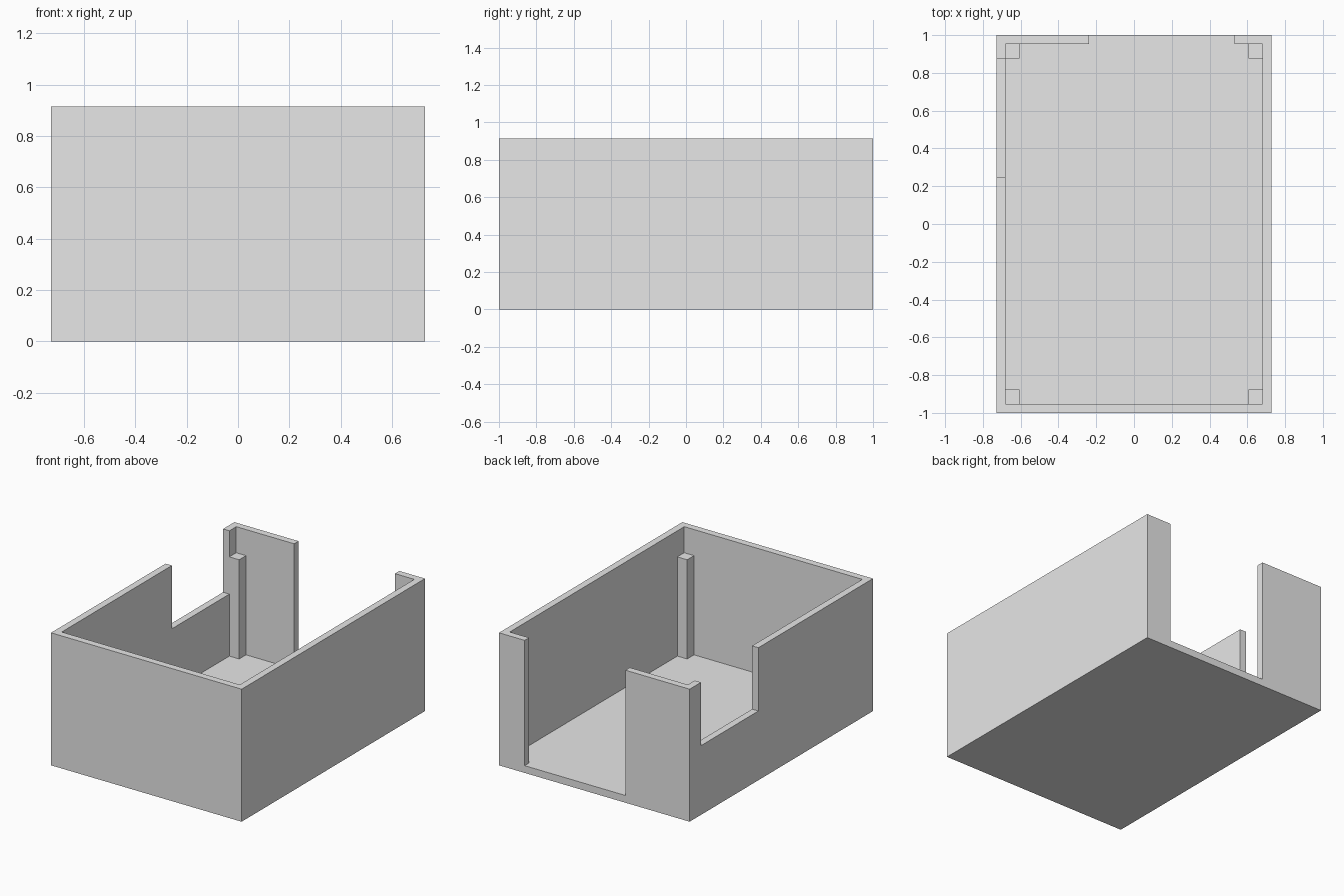
import bpy
from mathutils import Vector

default = bpy.data.objects.get("Cube")
if default:
    bpy.data.objects.remove(default, do_unlink=True)

# Overall dimensions
HALF_X, HALF_Y, HEIGHT = 0.728, 1.0, 0.915
WALL, FLOOR = 0.048, 0.05
POST, POST_TOP = 0.075, 0.735
IN_X, IN_Y = HALF_X - WALL, HALF_Y - WALL

grey = bpy.data.materials.new("plain grey")
grey.use_nodes = True
grey.diffuse_color = (0.8, 0.8, 0.8, 1)
grey.node_tree.nodes["Principled BSDF"].inputs["Base Color"].default_value = (0.8, 0.8, 0.8, 1)


def box(name, low, high):
    """Axis-aligned box between two opposite corners."""
    low, high = Vector(low), Vector(high)
    bpy.ops.mesh.primitive_cube_add(size=1, location=(low + high) / 2)
    obj = bpy.context.object
    obj.name = name
    obj.scale = high - low
    bpy.ops.object.transform_apply(location=True, rotation=True, scale=True)
    obj.data.materials.append(grey)
    return obj


def cut(target, name, low, high):
    """Subtract a box from the target, then discard the cutter."""
    cutter = box(name, low, high)
    cutter.hide_render = True
    mod = target.modifiers.new(name, 'BOOLEAN')
    mod.operation = 'DIFFERENCE'
    mod.solver = 'EXACT'
    mod.object = cutter
    bpy.context.view_layer.objects.active = target
    bpy.ops.object.modifier_apply(modifier=mod.name)
    bpy.data.objects.remove(cutter, do_unlink=True)


# Open-topped case with a floor and four walls
case = box("case", (-HALF_X, -HALF_Y, 0), (HALF_X, HALF_Y, HEIGHT))
cut(case, "cavity", (-IN_X, -IN_Y, FLOOR), (IN_X, IN_Y, 1.1))

# Full-height doorway in the back wall, and a notch in the right wall
cut(case, "back_opening", (-0.238, 0.9, FLOOR), (0.532, 1.1, 1.2))
cut(case, "side_notch", (-0.8, 0.25, 0.478), (-0.64, IN_Y - POST, 1.2))

# Square support posts in the inner corners
for sx, side in ((1, "left"), (-1, "right")):
    for sy, end in ((1, "back"), (-1, "front")):
        xs = sorted((sx * IN_X, sx * (IN_X - POST)))
        ys = sorted((sy * IN_Y, sy * (IN_Y - POST)))
        box(f"{end}_{side}_post", (xs[0], ys[0], FLOOR), (xs[1], ys[1], POST_TOP))
